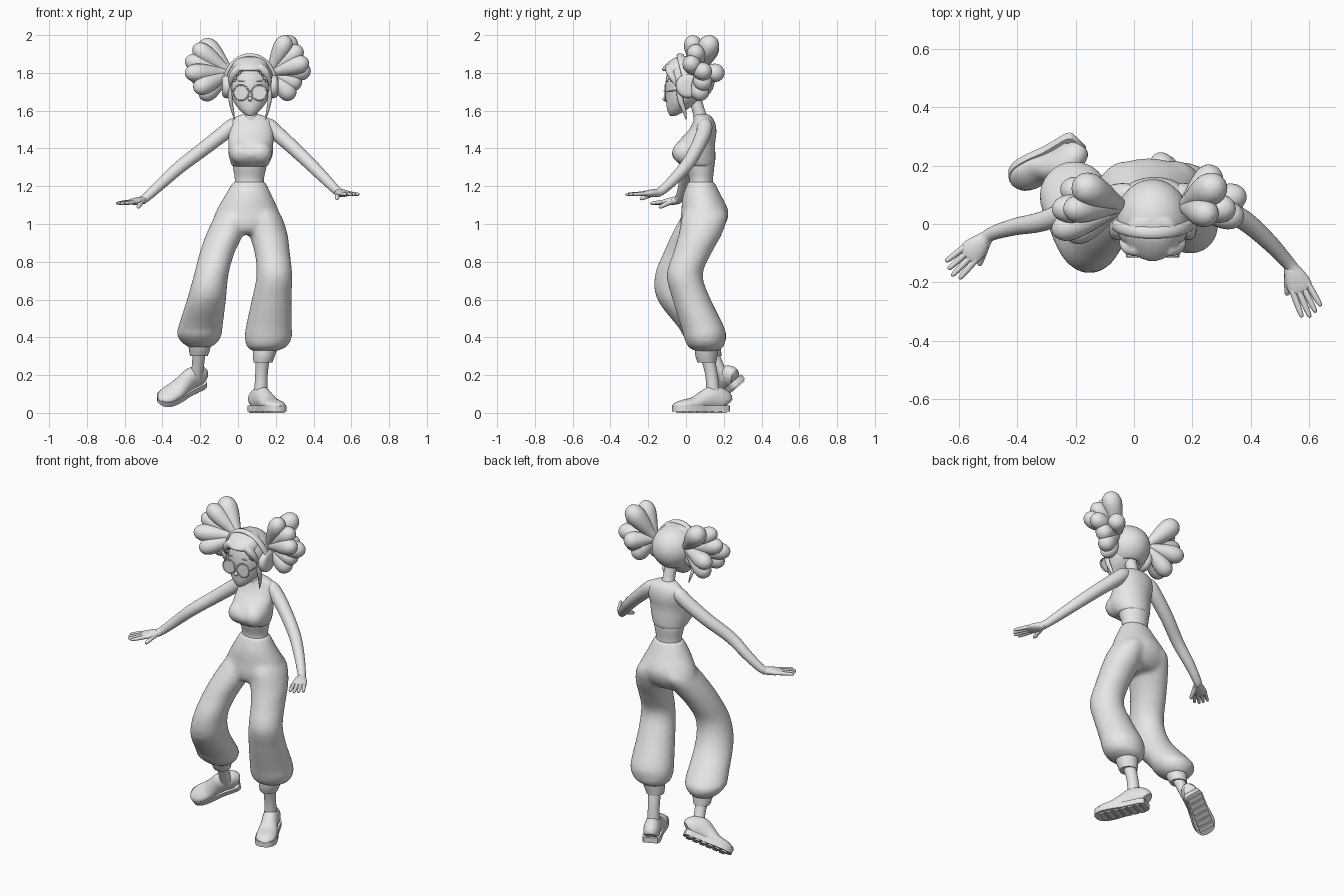
import bpy, bmesh, math
from mathutils import Vector, Matrix

cube = bpy.data.objects.get("Cube")
if cube:
    bpy.data.objects.remove(cube)

Y, Z = Vector((0, 1, 0)), Vector((0, 0, 1))
clay = bpy.data.materials.new("plain_grey")
clay.use_nodes = True
clay.diffuse_color = (0.8, 0.8, 0.8, 1)
clay.node_tree.nodes["Principled BSDF"].inputs["Base Color"].default_value = (0.8, 0.8, 0.8, 1)


def spline(points, steps):
    """Smooth curve through points of any dimension."""
    out, last = [], len(points) - 1
    for i in range(last):
        a, b, c, d = (points[min(max(i + k, 0), last)] for k in (-1, 0, 1, 2))
        for s in range(steps):
            t = s / steps
            out.append([q + t / 2 * (r - p + t * (2 * p - 5 * q + 4 * r - u + t * (3 * (q - r) + u - p)))
                        for p, q, r, u in zip(a, b, c, d)])
    return out + [list(points[-1])]


def loft(bm, rings, ref=Z, level=False, sides=24, steps=4):
    """Skin elliptical rings (x, y, z, radius, second radius)."""
    rings = spline([tuple(r) if len(r) == 5 else tuple(r) + (r[3],) for r in rings], steps)
    centres = [Vector(r[:3]) for r in rings]
    loops = []
    for i, r in enumerate(rings):
        t = Z if level else (centres[min(i + 1, len(rings) - 1)] - centres[max(i - 1, 0)]).normalized()
        side = t.cross(Y if level else ref).normalized()
        up = side.cross(t)
        angles = [math.tau * k / sides for k in range(sides)]
        loops.append([bm.verts.new(centres[i] + side * max(r[3], .001) * math.cos(a)
                                   + up * max(r[4], .001) * math.sin(a)) for a in angles])
    for a, b in zip(loops, loops[1:]):
        for k in range(sides):
            n = (k + 1) % sides
            bm.faces.new((a[k], a[n], b[n], b[k]))
    bm.faces.new(loops[0])
    bm.faces.new(loops[-1])


def blob(bm, centre, radii, segs=24):
    bmesh.ops.create_uvsphere(bm, u_segments=segs, v_segments=segs // 2 + 2, radius=1,
                              matrix=Matrix.Translation(centre) @ Matrix.Diagonal((*radii, 1)))


def finish(bm, name, voxel=0, soften=5, matrix=None):
    """Turn the mesh into an object, fusing its shells when voxel is set."""
    bmesh.ops.recalc_face_normals(bm, faces=bm.faces)
    if matrix:
        bm.transform(matrix)
    me = bpy.data.meshes.new(name)
    bm.to_mesh(me)
    bm.free()
    me.materials.append(clay)
    me.shade_smooth()
    me.set_sharp_from_angle(angle=math.radians(45))
    ob = bpy.data.objects.new(name, me)
    bpy.context.collection.objects.link(ob)
    if voxel:
        mod = ob.modifiers.new("fuse", 'REMESH')
        mod.mode, mod.voxel_size, mod.use_smooth_shade = 'VOXEL', voxel, True
        soft = ob.modifiers.new("soften", 'SMOOTH')
        soft.factor, soft.iterations = .5, soften
    return ob


def tube(name, rings, **kw):
    bm = bmesh.new()
    loft(bm, rings, **kw)
    return finish(bm, name)


# Trousers: pelvis and two baggy legs fused together
bm = bmesh.new()
loft(bm, [(.06, .08, 1.228, .084, .068), (.055, .085, 1.15, .125, .102), (.05, .1, 1.07, .166, .125),
          (.048, .092, 1.01, .178, .122), (.046, .082, .965, .15, .1), (.045, .08, .945, .1, .07)],
     level=True, sides=32)
loft(bm, [(.12, .1, 1.12, .04, .06), (.138, .1, 1.05, .088, .118), (.16, .077, .95, .102, .115),
          (.181, .035, .85, .094, .103), (.193, -.007, .73, .095, .096), (.178, .03, .6, .106, .102),
          (.163, .09, .45, .123, .115), (.16, .1, .395, .125, .11), (.152, .105, .35, .105, .095),
          (.14, .11, .325, .06, .055)], level=True)
loft(bm, [(0, .1, 1.12, .04, .06), (-.028, .1, 1.05, .088, .118), (-.068, .045, .95, .099, .119),
          (-.11, -.01, .85, .093, .109), (-.142, -.06, .73, .092, .105), (-.167, -.038, .6, .104, .115),
          (-.2, .078, .45, .119, .117), (-.205, .1, .41, .118, .117), (-.203, .115, .37, .092, .09),
          (-.203, .125, .345, .055, .055)], level=True)
finish(bm, "trousers", voxel=.011, soften=14)

# Cuffs and ankles
tube("left_cuff", [(.145, .11, .345, .065), (.137, .108, .3, .058), (.132, .11, .268, .05)], level=True)
tube("right_cuff", [(-.203, .12, .375, .062), (-.204, .13, .335, .056), (-.207, .14, .302, .047)], level=True)
tube("left_ankle", [(.132, .113, .3, .038), (.124, .135, .2, .033), (.12, .145, .09, .036)], level=True)
tube("right_ankle", [(-.206, .135, .33, .036), (-.212, .17, .25, .032), (-.225, .21, .17, .036)], level=True)

# Shoes: upper, sole slab and tread bars in local axes, toe along x
def shoe(side, heel, toe_dir, up, length):
    d = Vector(toe_dir).normalized()
    s = Vector(up).cross(d).normalized()
    u = d.cross(s)
    m = Matrix.Translation(heel) @ Matrix((d * length, s, u)).transposed().to_4x4()
    bm = bmesh.new()
    shape = [(0, .034, .08), (.02, .046, .115), (.08, .047, .132), (.13, .048, .108),
             (.19, .056, .074), (.25, .056, .06), (.29, .04, .045), (.306, .014, .03)]
    loft(bm, [(x, 0, h / 2 + .01, w, h / 2) for x, w, h in shape])
    finish(bm, side + "_shoe_upper", matrix=m)
    bm = bmesh.new()
    edge = spline([(x * 1.02 - .003, w + .004) for x, w, h in shape], 3)
    outline = edge + [(x, -w) for x, w in reversed(edge)]
    base = bm.faces.new([bm.verts.new((x, w, .008)) for x, w in outline])
    top = bmesh.ops.extrude_face_region(bm, geom=[base])["geom"]
    bmesh.ops.translate(bm, verts=[v for v in top if isinstance(v, bmesh.types.BMVert)], vec=Z * .032)
    for i in range(6):
        bmesh.ops.create_cube(bm, size=1, matrix=Matrix.Translation((.035 + i * .044, 0, .006))
                              @ Matrix.Diagonal((.03, .088, .012, 1)))
    finish(bm, side + "_shoe_sole", matrix=m)


shoe("left", (.09, .213, 0), (.43, -.9, 0), Z, 1)
shoe("right", (-.19, .293, .153), (-.8, -.48, -.4), (0, -.65, .75), .92)

# Torso: bare midriff, cropped top draped over the bust, neck
tube("midriff", [(.06, .08, 1.19, .08, .066), (.06, .08, 1.24, .077, .063), (.062, .073, 1.31, .09, .077),
                 (.065, .07, 1.35, .09, .07)], level=True, sides=32)
bm = bmesh.new()
loft(bm, [(.062, .068, 1.305, .096, .085), (.065, .05, 1.335, .108, .106), (.067, .04, 1.375, .119, .116),
          (.068, .054, 1.43, .12, .101), (.07, .085, 1.49, .12, .077), (.07, .095, 1.535, .114, .06),
          (.069, .092, 1.563, .092, .048), (.067, .08, 1.582, .045, .04)], level=True, sides=32)
for x in (.018, .118):
    blob(bm, (x, -.008, 1.378), (.064, .066, .064))
finish(bm, "cropped_top", voxel=.009, soften=12)
tube("neck", [(.067, .085, 1.55, .045), (.067, .07, 1.59, .035), (.067, .045, 1.67, .036)], level=True)

# Arms
tube("left_arm", [(.14, .1, 1.535, .03), (.165, .1, 1.518, .04), (.21, .092, 1.477, .04), (.29, .06, 1.405, .037),
                  (.38, .01, 1.32, .034), (.46, -.06, 1.24, .029), (.525, -.13, 1.175, .023),
                  (.55, -.16, 1.163, .021)])
tube("right_arm", [(0, .1, 1.535, .03), (-.03, .1, 1.518, .04), (-.08, .092, 1.477, .04), (-.19, .06, 1.392, .037),
                   (-.31, .01, 1.3, .034), (-.41, -.01, 1.21, .029), (-.49, -.035, 1.137, .023),
                   (-.515, -.06, 1.125, .021)])

# Hands: flat palm, four spread fingers and a thumb
def hand(side, wrist, aim, thumb, reach):
    w, d = Vector(wrist), Vector(aim).normalized()
    s = d.cross(Z).normalized() * thumb
    bm = bmesh.new()
    loft(bm, [(*(w + d * a), r, h) for a, r, h in
              ((-.01, .021, .02), (.03, .034, .021), (.065, .042, .017), (.09, .038, .012), (.1, .02, .006))])
    for k in (-1.5, -.5, .5, 1.5):
        length = reach - .012 * abs(k - .3)
        a, b = w + d * .075 + s * k * .019, w + d * length + s * k * .025
        loft(bm, [(*a.lerp(b, t), r) for t, r in ((0, .011), (.5, .0105), (.9, .008), (1, .003))], sides=12)
    a, b = w + d * .02 + s * .015, w + d * .085 + s * .052 - Z * .03
    loft(bm, [(*a.lerp(b, t), r) for t, r in ((0, .016), (.5, .013), (.9, .009), (1, .003))], sides=12)
    finish(bm, side + "_hand")


hand("left", (.535, -.145, 1.165), (.42, -.9, -.05), 1, .19)
hand("right", (-.505, -.047, 1.125), (-.72, -.69, -.1), -1, .18)

# Head with small nose, lips and brows
cx = .064
bm = bmesh.new()
loft(bm, [(cx, -.07, 1.573, .012, .014), (cx, -.06, 1.585, .034, .032), (cx, -.045, 1.61, .06, .056),
          (cx, -.02, 1.65, .089, .085), (cx, 0, 1.7, .106, .108), (cx, .01, 1.76, .112, .117),
          (cx, .02, 1.82, .1, .11), (cx, .03, 1.86, .06, .07)], level=True, sides=32)
blob(bm, (cx, -.108, 1.662), (.011, .017, .013), 16)
for z, w in ((1.618, .016), (1.626, .022)):
    blob(bm, (cx, -.096, z), (w, .006, .005), 16)
for sx in (-1, 1):
    blob(bm, (cx + sx * .045, -.1, 1.758), (.022, .006, .003), 16)
finish(bm, "head")

# Hair cap trimmed along the hairline and nape
bm = bmesh.new()
blob(bm, (cx, .015, 1.765), (.125, .138, .125), 64)
def is_bare(c):
    hairline = 1.82 - max(0, abs(c.x - cx) - .045) * 1.3
    return (c.y < -.015 and c.z < hairline) or c.z < 1.66
bmesh.ops.delete(bm, geom=[f for f in bm.faces if is_bare(f.calc_center_median())], context='FACES')
cap = finish(bm, "hair_cap")
cap.modifiers.new("thickness", 'SOLIDIFY').thickness = .014

# Fringe: sloped front volume with a tuft sweeping down each temple
bm = bmesh.new()
loft(bm, [(cx, -.025, 1.81, .09, .095), (cx, -.025, 1.82, .098, .103), (cx, -.02, 1.85, .092, .083),
          (cx, -.01, 1.88, .07, .05), (cx, 0, 1.89, .03, .02)], level=True, sides=32)
for sx in (-1, 1):
    loft(bm, [(cx + sx * o, y, z, r) for o, y, z, r in
              ((.05, -.09, 1.835, .02), (.08, -.085, 1.805, .022), (.1, -.065, 1.765, .016), (.106, -.05, 1.725, .002))],
         ref=Y, sides=16)
finish(bm, "fringe", voxel=.006, soften=4)

# Side locks
for side, x in (("right", -.04), ("left", .168)):
    inward = math.copysign(.022, cx - x)
    tube(side + "_lock", [(x, -.035, 1.74, .012, .02), (x, -.03, 1.66, .011, .016),
                          (x + inward / 2, -.01, 1.6, .008, .011), (x + inward, .0, 1.553, .002)], level=True, sides=12)

# Bunches: plump teardrop lobes fanning out from each side, the first one largest
bunches = {
    "left": ((.165, .06, 1.8), [(.295, .14, 1.99), (.265, .03, 1.995), (.34, .05, 1.935), (.375, .02, 1.86),
                                (.385, .1, 1.81), (.335, .1, 1.735), (.295, .08, 1.665), (.29, .19, 1.8)]),
    "right": ((-.04, .06, 1.8), [(-.195, .14, 1.97), (-.235, .05, 1.945), (-.28, .05, 1.87), (-.28, -.03, 1.8),
                                 (-.23, -.045, 1.71), (-.2, .07, 1.665), (-.25, .13, 1.77)])}
drop = ((0, .018), (.25, .03), (.5, .043), (.72, .049), (.88, .041), (.97, .022), (1, .002))
for side, (root, tips) in bunches.items():
    bm = bmesh.new()
    for tip in tips:
        plump = 1.15 if tip is tips[0] else 1
        loft(bm, [(*Vector(root).lerp(Vector(tip), t), r * plump) for t, r in drop], sides=20)
    finish(bm, side + "_hair_bunch")

# Headphones: arched band and padded cups
arc = [math.pi * k / 12 for k in range(13)]
tube("headphone_band", [(cx + .137 * math.cos(a), .01 - .04 * math.sin(a), 1.73 + .163 * math.sin(a), .011, .02)
                        for a in arc], ref=Y, sides=16, steps=2)
for side, sx in (("left", 1), ("right", -1)):
    tube(side + "_ear_cup", [(cx + sx * o, .01, 1.73, r) for o, r in
                             ((.1, .055), (.115, .064), (.135, .062), (.146, .05), (.15, .03))], steps=3)

# Glasses: round rims, thin lenses, bridge and temples
bm = bmesh.new()
for sx in (-1, 1):
    x = cx + sx * .048
    ring = [math.tau * k / 24 for k in range(25)]
    loft(bm, [(x + .04 * math.cos(a), -.11, 1.695 + .04 * math.sin(a), .004) for a in ring], ref=Y, sides=10, steps=1)
    loft(bm, [(x, -.112, 1.695, .038), (x, -.106, 1.695, .038)], steps=1)
    loft(bm, [(x + sx * .04, -.108, 1.7, .003), (cx + sx * .108, .0, 1.715, .003)], sides=8, steps=1)
loft(bm, [(cx - .01, -.11, 1.7, .004), (cx, -.115, 1.704, .004), (cx + .01, -.11, 1.7, .004)], sides=8)
finish(bm, "glasses")
